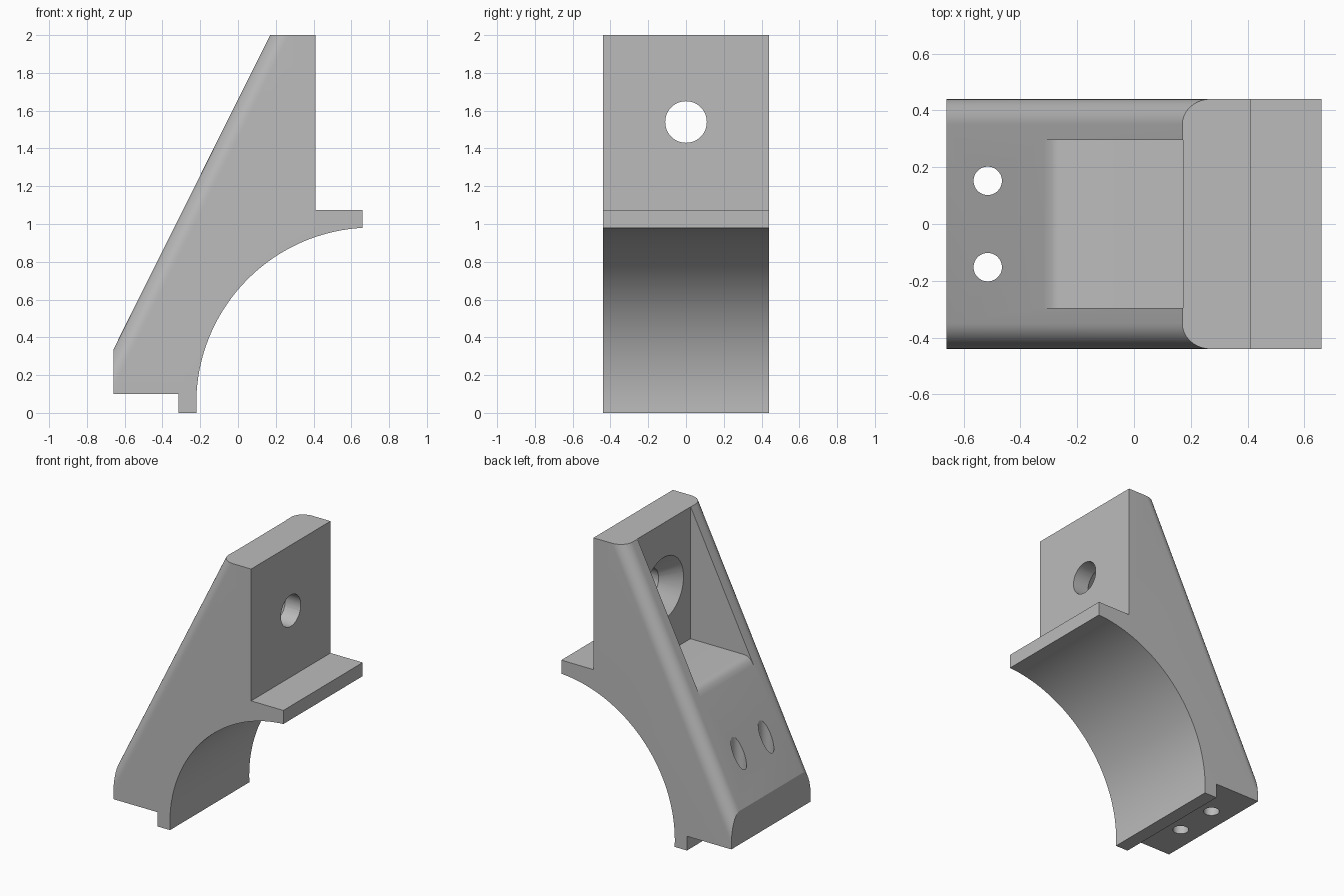
import bpy, bmesh, math
from mathutils import Matrix, Vector

cube = bpy.data.objects.get("Cube")
if cube:
    bpy.data.objects.remove(cube, do_unlink=True)

HALF = 0.44          # half width of the bracket
TOP_X = 0.17         # rear edge of the top face

grey = bpy.data.materials.new("plain grey")
grey.use_nodes = True
colour = (0.5, 0.5, 0.5, 1)
grey.diffuse_color = colour
grey.node_tree.nodes["Principled BSDF"].inputs["Base Color"].default_value = colour


def make_object(name, bm):
    bmesh.ops.recalc_face_normals(bm, faces=bm.faces)
    mesh = bpy.data.meshes.new(name)
    bm.to_mesh(mesh)
    bm.free()
    mesh.materials.append(grey)
    obj = bpy.data.objects.new(name, mesh)
    bpy.context.collection.objects.link(obj)
    return obj


def prism(points, half):
    """Extrude an x-z profile symmetrically along y."""
    bm = bmesh.new()
    face = bm.faces.new([bm.verts.new((x, -half, z)) for x, z in points])
    new = bmesh.ops.extrude_face_region(bm, geom=[face])["geom"]
    verts = [v for v in new if isinstance(v, bmesh.types.BMVert)]
    bmesh.ops.translate(bm, verts=verts, vec=(0, 2 * half, 0))
    return bm


def cone(name, start, axis, r1, r2, length):
    """Round cutter running from start along axis."""
    bm = bmesh.new()
    turn = Vector((0, 0, 1)).rotation_difference(axis).to_matrix().to_4x4()
    place = Matrix.Translation(start) @ turn @ Matrix.Translation((0, 0, length / 2))
    bmesh.ops.create_cone(bm, cap_ends=True, segments=48, radius1=r1,
                          radius2=r2, depth=length, matrix=place)
    return make_object(name, bm)


def cut(target, cutter):
    mod = target.modifiers.new("cut", "BOOLEAN")
    mod.operation = "DIFFERENCE"
    mod.solver = "EXACT"
    mod.object = cutter
    bpy.context.view_layer.objects.active = target
    bpy.ops.object.modifier_apply(modifier=mod.name)
    bpy.data.objects.remove(cutter, do_unlink=True)


# Side profile: foot, concave arc, front ledge, upright plate, sloped back
cx, cz, radius = 0.71, 0.05, 0.931
a0 = math.atan2(0 - cz, -0.22 - cx) % (2 * math.pi)
a1 = math.atan2(0.98 - cz, 0.66 - cx)
steps = 40
arc = []
for i in range(steps + 1):
    a = a0 + (a1 - a0) * i / steps
    arc.append((cx + radius * math.cos(a), cz + radius * math.sin(a)))
profile = [(-0.66, 0.1), (-0.315, 0.1), (-0.315, 0)] + arc + [
    (0.66, 1.075), (0.41, 1.075), (0.41, 2), (TOP_X, 2), (-0.66, 0.335)]
bm = prism(profile, HALF)

# Round both long edges of the sloped back
slope_edges = [e for e in bm.edges
               if abs(e.verts[0].co.y - e.verts[1].co.y) < 0.001
               and {round(v.co.z, 3) for v in e.verts} == {2.0, 0.335}]
bmesh.ops.bevel(bm, geom=slope_edges, offset=0.09, segments=10,
                profile=0.5, affect="EDGES", clamp_overlap=False)
bracket = make_object("bracket", bm)

# Pocket behind the upright plate, with a softened floor lip
pocket = [(TOP_X + 0.002, 1.075), (-0.25, 1.075), (-0.27, 1.071), (-0.287, 1.061),
          (-0.3, 1.048), (-0.31, 1.034), (-0.32, 1.018), (-0.9, 1.018), (-0.9, 2.3),
          (TOP_X + 0.002, 2.3)]
cut(bracket, make_object("pocket_cutter", prism(pocket, 0.295)))

# Countersunk bolt hole through the upright plate
cut(bracket, cone("countersink", (0.14, 0, 1.54), Vector((1, 0, 0)), 0.2475, 0.101, 0.16))
cut(bracket, cone("bolt_hole", (0.2, 0, 1.54), Vector((1, 0, 0)), 0.11, 0.11, 0.4))

# Pair of vertical holes through the foot
for y in (-0.152, 0.152):
    cut(bracket, cone("foot_hole", (-0.515, y, -0.2), Vector((0, 0, 1)), 0.05, 0.05, 1.5))

bpy.ops.object.select_all(action="DESELECT")
bracket.select_set(True)
bpy.context.view_layer.objects.active = bracket
bpy.ops.object.shade_smooth_by_angle(angle=math.radians(25))
